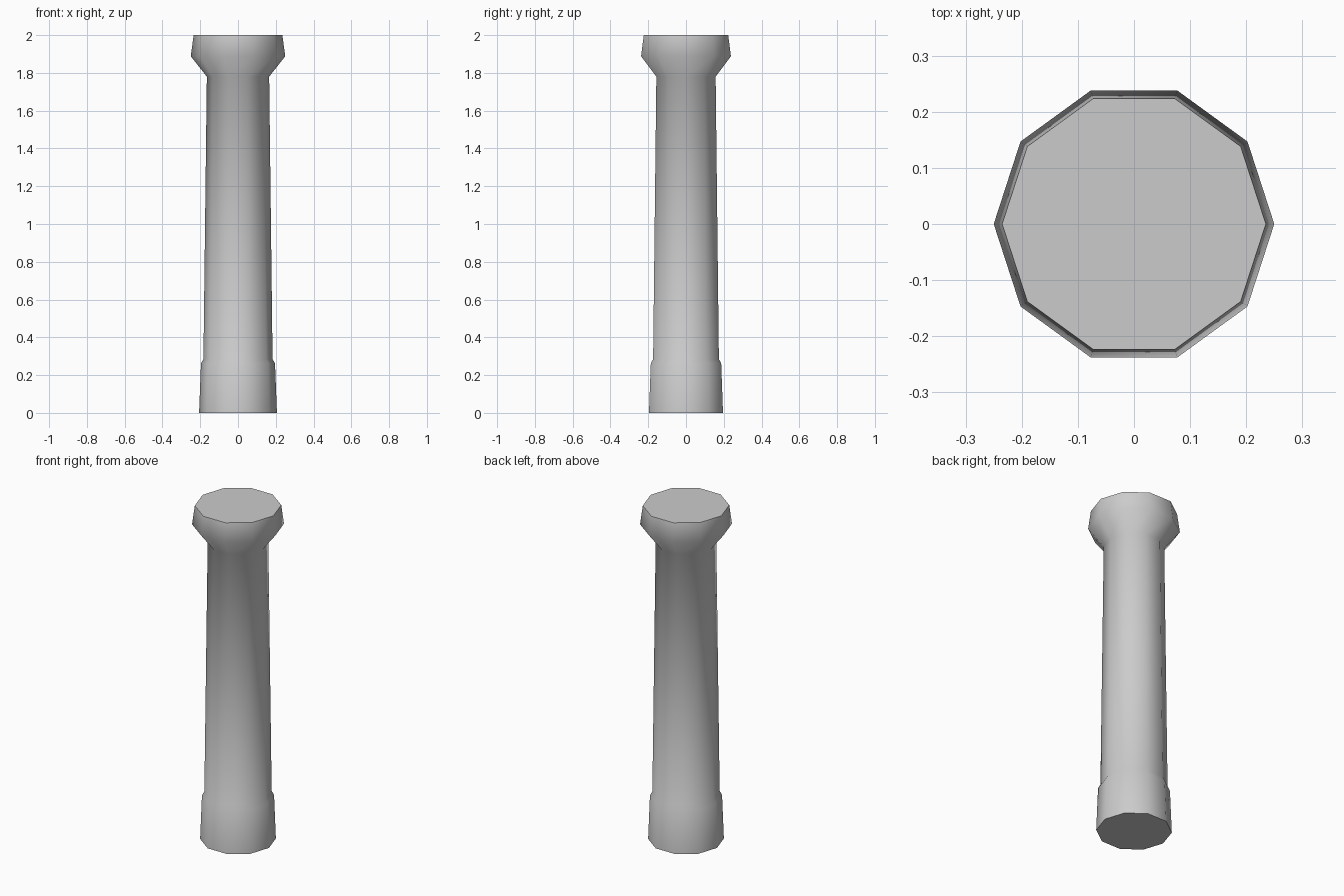
import bpy, bmesh
from math import cos, sin, pi, radians

if "Cube" in bpy.data.objects:
    bpy.data.objects.remove(bpy.data.objects["Cube"])

SIDES = 10
# Profile (radius, height): base collar, tapered shaft, flared capital
profile = [(0.206, 0), (0.196, 0.262), (0.183, 0.285),
           (0.165, 1.78), (0.25, 1.888), (0.235, 2.0)]

# Pillar: stacked decagon rings, bridged and capped
bm = bmesh.new()
rings = [[bm.verts.new((r * cos(2 * pi * i / SIDES), r * sin(2 * pi * i / SIDES), z))
          for i in range(SIDES)] for r, z in profile]
for low, high in zip(rings, rings[1:]):
    for i in range(SIDES):
        j = (i + 1) % SIDES
        bm.faces.new((low[i], low[j], high[j], high[i]))
bm.faces.new(rings[0][::-1])
bm.faces.new(rings[-1])

mesh = bpy.data.meshes.new("pillar")
bm.to_mesh(mesh)
bm.free()
pillar = bpy.data.objects.new("pillar", mesh)
bpy.context.collection.objects.link(pillar)

# Smooth sides, sharp end caps
bpy.context.view_layer.objects.active = pillar
pillar.select_set(True)
bpy.ops.object.shade_smooth_by_angle(angle=radians(60))
